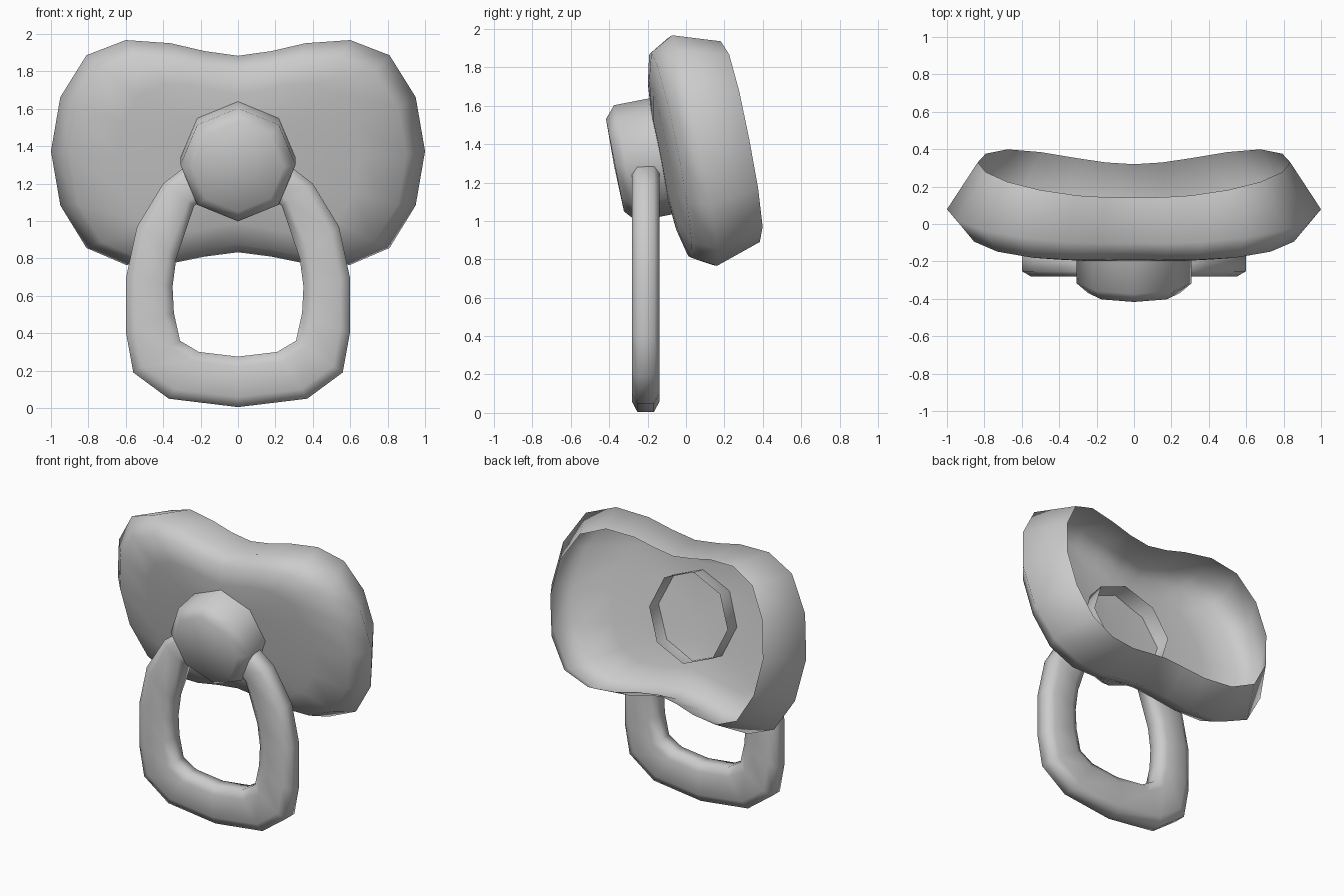
import bpy, bmesh, math

if "Cube" in bpy.data.objects:
    bpy.data.objects.remove(bpy.data.objects["Cube"])

TILT = math.radians(11)
S, C = math.sin(TILT), math.cos(TILT)


def tilted(x, v, w, y0=0.0, z0=1.358):
    """Local (across, up, back) to world, leaning with the shield."""
    return (x, y0 + w * C - v * S, z0 + v * C + w * S)


def loft(name, rings, start=None, closed=False, angle=None):
    """Skin a list of point rings; start is an optional fan centre."""
    bm = bmesh.new()
    vs = [[bm.verts.new(p) for p in r] for r in rings]
    n = len(vs[0])
    pairs = list(zip(vs, vs[1:])) + ([(vs[-1], vs[0])] if closed else [])
    for a, b in pairs:
        for i in range(n):
            j = (i + 1) % n
            bm.faces.new((a[i], a[j], b[j], b[i]))
    if start:
        c = bm.verts.new(start)
        for i in range(n):
            bm.faces.new((c, vs[0][(i + 1) % n], vs[0][i]))
    bmesh.ops.recalc_face_normals(bm, faces=bm.faces)
    me = bpy.data.meshes.new(name)
    bm.to_mesh(me)
    bm.free()
    ob = bpy.data.objects.new(name, me)
    bpy.context.collection.objects.link(ob)
    bpy.context.view_layer.objects.active = ob
    ob.select_set(True)
    if angle:
        bpy.ops.object.shade_smooth_by_angle(angle=math.radians(angle))
    else:
        bpy.ops.object.shade_smooth()
    ob.select_set(False)
    return ob


# Shield: thin curved shell, open at the back
quarter = [(0, .535), (.18, .56), (.36, .6), (.6, .612),
           (.81, .525), (.95, .295), (1, 0)]
half = quarter + [(x, -v) for x, v in quarter[-2::-1]]
outline = half + [(-x, v) for x, v in half[-2:0:-1]]
# each ring: x scale, v scale, depth = a + b x^2 + c x^4
profile = [(.33, .35, -.142, .08, 0), (.65, .66, -.13, .09, 0),
           (.9, .89, -.1, .075, 0), (1, 1, 0, .15, -.07),
           (.835, .87, .235, .25, -.15)]
rings = [[tilted(x * sx, v * sv, a + b * (x * sx) ** 2 + c * (x * sx) ** 4)
          for x, v in outline] for sx, sv, a, b, c in profile]
loft("shield", rings, start=tilted(0, 0, -.145))

# Knob: octagonal tube with a chamfered front, open end showing in the dish
knob = [[tilted(r * math.sin(k * math.pi / 4), r * math.cos(k * math.pi / 4),
                w, -.37, 1.29) for k in range(8)]
        for r, w in [(.245, 0), (.308, .055), (.308, .35)]]
loft("knob", knob, start=tilted(0, 0, -.005, -.37, 1.29), angle=50)

# Handle: closed loop, its top hidden inside the knob (outer xz, inner xz)
side = [(0, .005, 0, .275), (.37, .05, .21, .3), (.56, .19, .31, .36),
        (.598, .4, .343, .51), (.598, .7, .35, .65), (.54, .97, .33, .8),
        (.4, 1.2, .235, 1.08), (.27, 1.3, .16, 1.13), (0, 1.3, 0, 1.14)]
loop = side + [(-a, b, -c, d) for a, b, c, d in side[-2:0:-1]]
section = [(0, -.6), (.2, -1), (.8, -1), (1, -.6),
           (1, .6), (.8, 1), (.2, 1), (0, .6)]
handle = [[(a + (c - a) * t, -.21 + .072 * h, b + (d - b) * t)
           for t, h in section] for a, b, c, d in loop]
loft("pull_ring", handle, closed=True)
